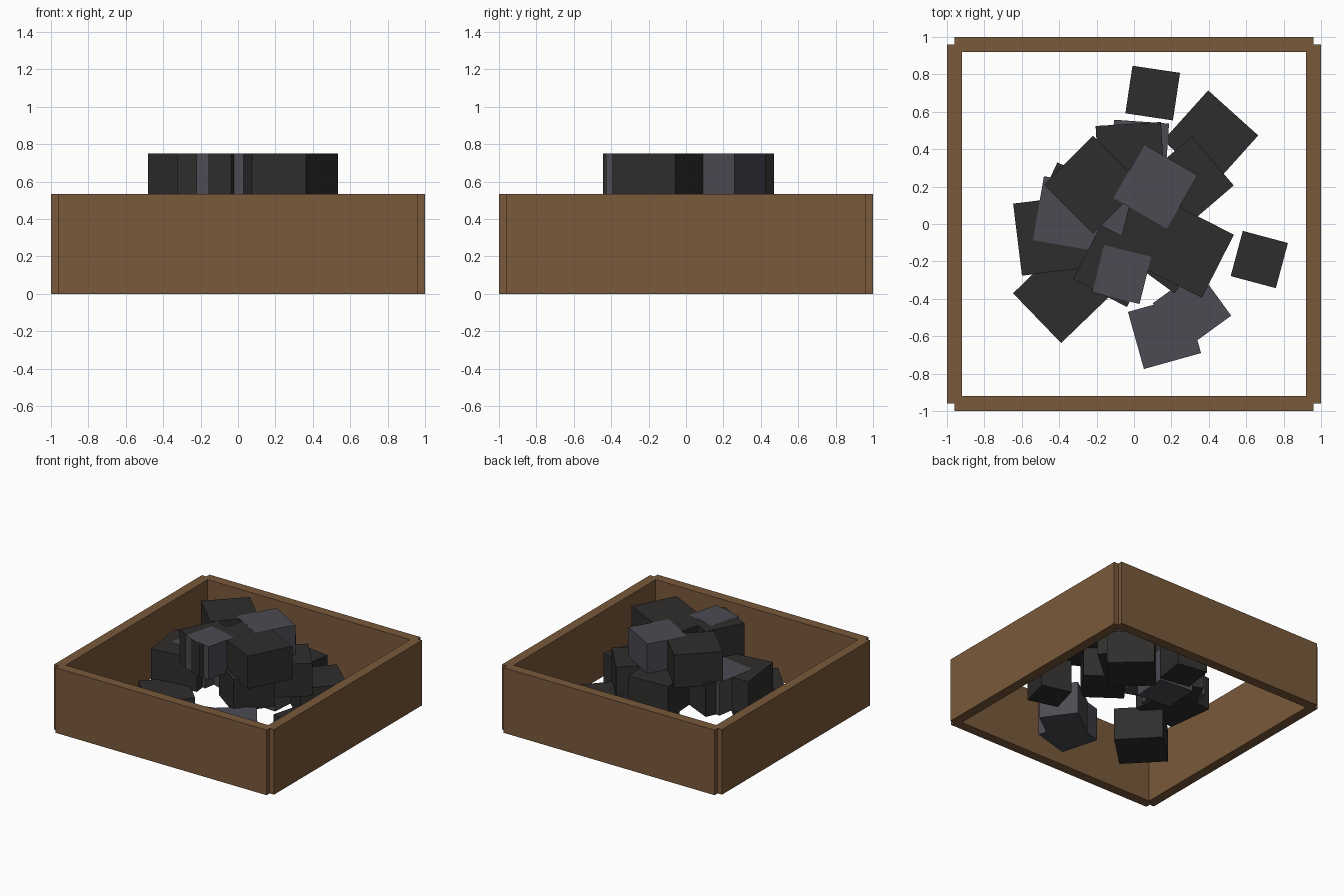
import bpy
from math import radians


def material(name, rgb):
    m = bpy.data.materials.new(name)
    m.diffuse_color = (*rgb, 1)
    return m


WOOD = material("wood", (0.19, 0.10, 0.043))
DARK = material("dark_coal", (0.028, 0.027, 0.026))
GREY = material("grey_coal", (0.07, 0.07, 0.085))


def box(name, center, size, mat, turn=0):
    bpy.ops.mesh.primitive_cube_add(size=1, location=center, rotation=(0, 0, radians(turn)))
    ob = bpy.context.object
    ob.name = name
    ob.scale = size
    ob.data.materials.append(mat)
    return ob


# Open wooden frame: four boards that cross at the notched corners
H = 0.535
for s, a, b in ((-1, "front", "left"), (1, "back", "right")):
    box(a + "_board", (0, s * 0.96, H / 2), (1.92, 0.08, H), WOOD)
    box(b + "_board", (s * 0.96, 0, H / 2), (0.08, 1.92, H), WOOD)

# Coal lumps in three layers: x, y, width, turn, grey?
LAYERS = [
    [(0.10, 0.70, 0.257, -8.5, 0), (0.41, 0.46, 0.36, -42, 0),
     (0.03, 0.40, 0.295, -4, 1), (-0.385, -0.375, 0.37, -46, 0),
     (0.163, -0.58, 0.317, 15.6, 1), (0.31, -0.457, 0.30, 36, 1),
     (0.67, -0.19, 0.25, -15, 0)],
    [(-0.02, 0.36, 0.35, 3.5, 0), (0.29, 0.225, 0.345, -49.4, 0),
     (-0.34, 0.055, 0.347, -9.7, 1), (-0.43, -0.06, 0.388, 7, 0),
     (0.18, -0.14, 0.33, -36, 0), (-0.33, 0.11, 0.33, -25, 0),
     (-0.08, 0.06, 0.28, -20, 1)],
    [(-0.22, 0.21, 0.37, 45, 0), (0.115, 0.20, 0.33, -30, 1),
     (0.28, -0.14, 0.378, -27, 0), (-0.107, -0.225, 0.325, -27.4, 0),
     (-0.065, -0.27, 0.26, -14, 1), (0.10, -0.06, 0.32, -14, 0)],
]
THICK, STEP = 0.27, 0.24
for level, lumps in enumerate(LAYERS):
    for i, (x, y, w, turn, grey) in enumerate(lumps):
        z = level * STEP + THICK / 2 + grey * 0.001
        box(f"coal_lump_{level}_{i}", (x, y, z), (w, w, THICK), GREY if grey else DARK, turn)
